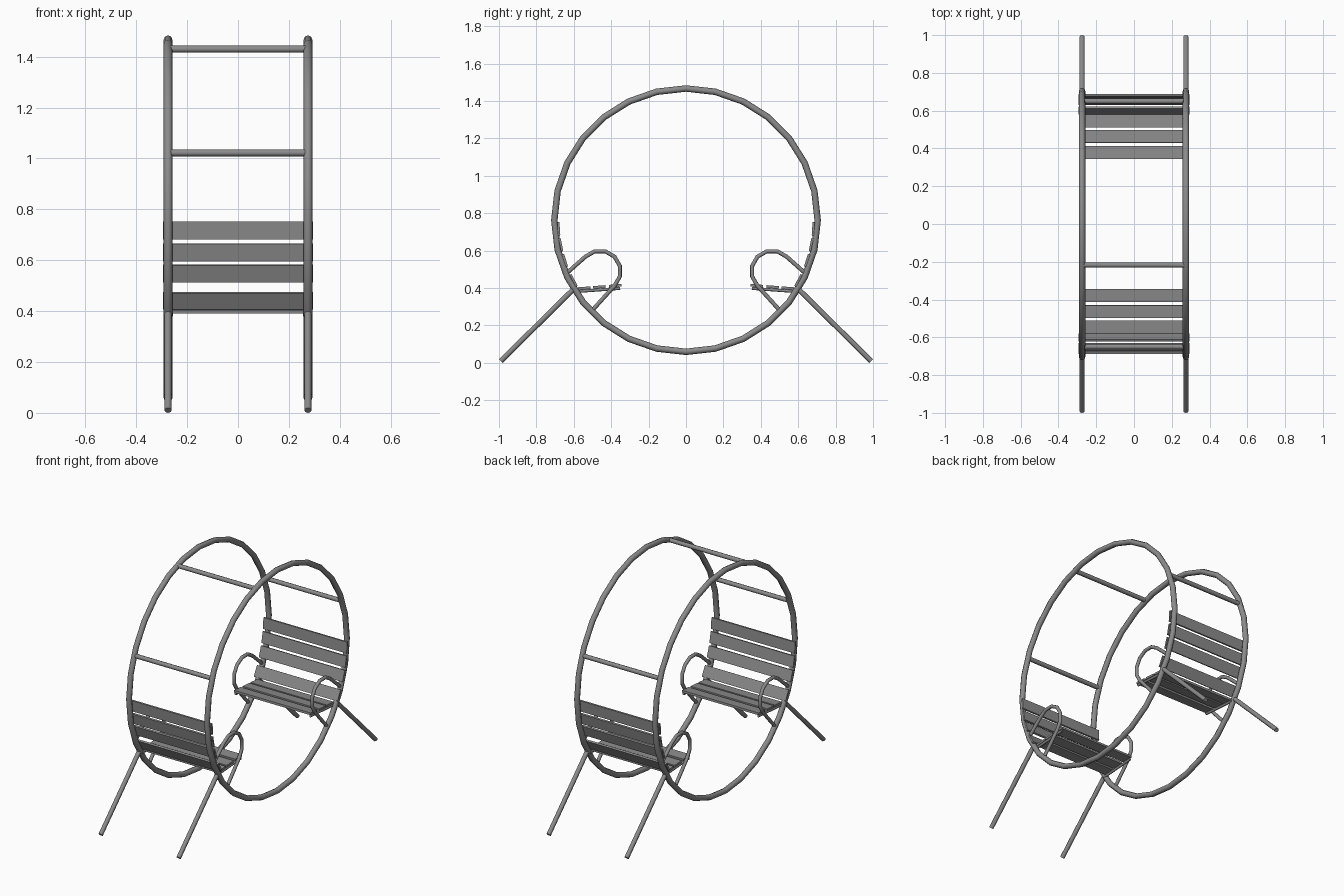
import bpy
from math import sin, cos, asin, pi, radians
from mathutils import Matrix

if "Cube" in bpy.data.objects:
    bpy.data.objects.remove(bpy.data.objects["Cube"])

RING_R, RING_Z, SIDE_X = 0.704, 0.763, 0.275

# Dark grey paint
paint = bpy.data.materials.new("dark_grey")
paint.diffuse_color = (0.26, 0.26, 0.26, 1)
paint.use_nodes = True
paint.node_tree.nodes["Principled BSDF"].inputs["Base Color"].default_value = paint.diffuse_color


def tube(name, pts, radius, cyclic=False):
    """Sweep a round section along a path and turn it into a mesh object."""
    cu = bpy.data.curves.new(name, 'CURVE')
    cu.dimensions = '3D'
    cu.bevel_depth = radius
    cu.bevel_resolution = 2
    cu.use_fill_caps = True
    sp = cu.splines.new('POLY')
    sp.points.add(len(pts) - 1)
    for p, co in zip(sp.points, pts):
        p.co = (*co, 1)
    sp.use_cyclic_u = cyclic
    sp.use_smooth = True
    tmp = bpy.data.objects.new(name + "_path", cu)
    bpy.context.collection.objects.link(tmp)
    dg = bpy.context.evaluated_depsgraph_get()
    me = bpy.data.meshes.new_from_object(tmp.evaluated_get(dg))
    bpy.data.objects.remove(tmp)
    me.materials.clear()
    me.materials.append(paint)
    ob = bpy.data.objects.new(name, me)
    bpy.context.collection.objects.link(ob)
    bpy.ops.object.select_all(action='DESELECT')
    ob.select_set(True)
    bpy.context.view_layer.objects.active = ob
    bpy.ops.object.shade_smooth_by_angle(angle=radians(50))


def slat(name, half_len, y, z, width, thick, tilt):
    """Plank along x; its width runs along y before tilting about x."""
    bpy.ops.mesh.primitive_cube_add(size=1)
    ob = bpy.context.object
    ob.name = name
    ob.data.transform(Matrix.Diagonal((2 * half_len, width, thick, 1)))
    ob.data.materials.append(paint)
    ob.rotation_euler.x = tilt
    ob.location = (0, y, z)


# Two big hoops
for x, side in ((-SIDE_X, "left"), (SIDE_X, "right")):
    ring = [(x, RING_R * sin(2 * pi * i / 28), RING_Z + RING_R * cos(2 * pi * i / 28))
            for i in range(28)]
    tube(f"hoop_{side}", ring, 0.0172, True)

# Cross bars joining the hoops
for i, (y, z) in enumerate(((-0.217, 1.43), (-0.65, 1.022), (0.65, 1.022))):
    tube(f"cross_bar_{i + 1}", [(-SIDE_X, y, z), (SIDE_X, y, z)], 0.014)

# A bench at each end: s is the sign of y
for s, end in ((-1, "front"), (1, "back")):
    for x, side in ((-SIDE_X, "left"), (SIDE_X, "right")):
        # Sloping leg
        tube(f"leg_{end}_{side}", [(x, s * 0.990, 0.010), (x, s * 0.595, 0.400)], 0.014)
        # Looped armrest
        arc = [(0.46 + 0.11 * cos(a), 0.49 + 0.11 * sin(a))
               for a in (radians(45 + 30 * k) for k in range(7))]
        path = [(0.635, 0.482)] + arc + [(0.500, 0.282)]
        tube(f"armrest_{end}_{side}", [(x, s * y, z) for y, z in path], 0.011)
        # Seat bearer
        xb = x * 0.96
        tube(f"seat_bearer_{end}_{side}",
             [(xb, s * 0.59, 0.381), (xb, s * 0.352, 0.398)], 0.008)

    # Seat slats
    for i, y in enumerate((0.378, 0.464, 0.544)):
        slat(f"seat_slat_{end}_{i + 1}", 0.27, s * y, 0.442 - 0.078 * y,
             0.068, 0.014, -s * 0.075)

    # Backrest slats following the hoop
    for i, z in enumerate((0.717, 0.631, 0.548, 0.441)):
        a = asin((RING_Z - z) / 0.682)
        slat(f"back_slat_{end}_{i + 1}", 0.295, s * 0.682 * cos(a), z,
             0.07, 0.012, s * (pi / 2 - a))
